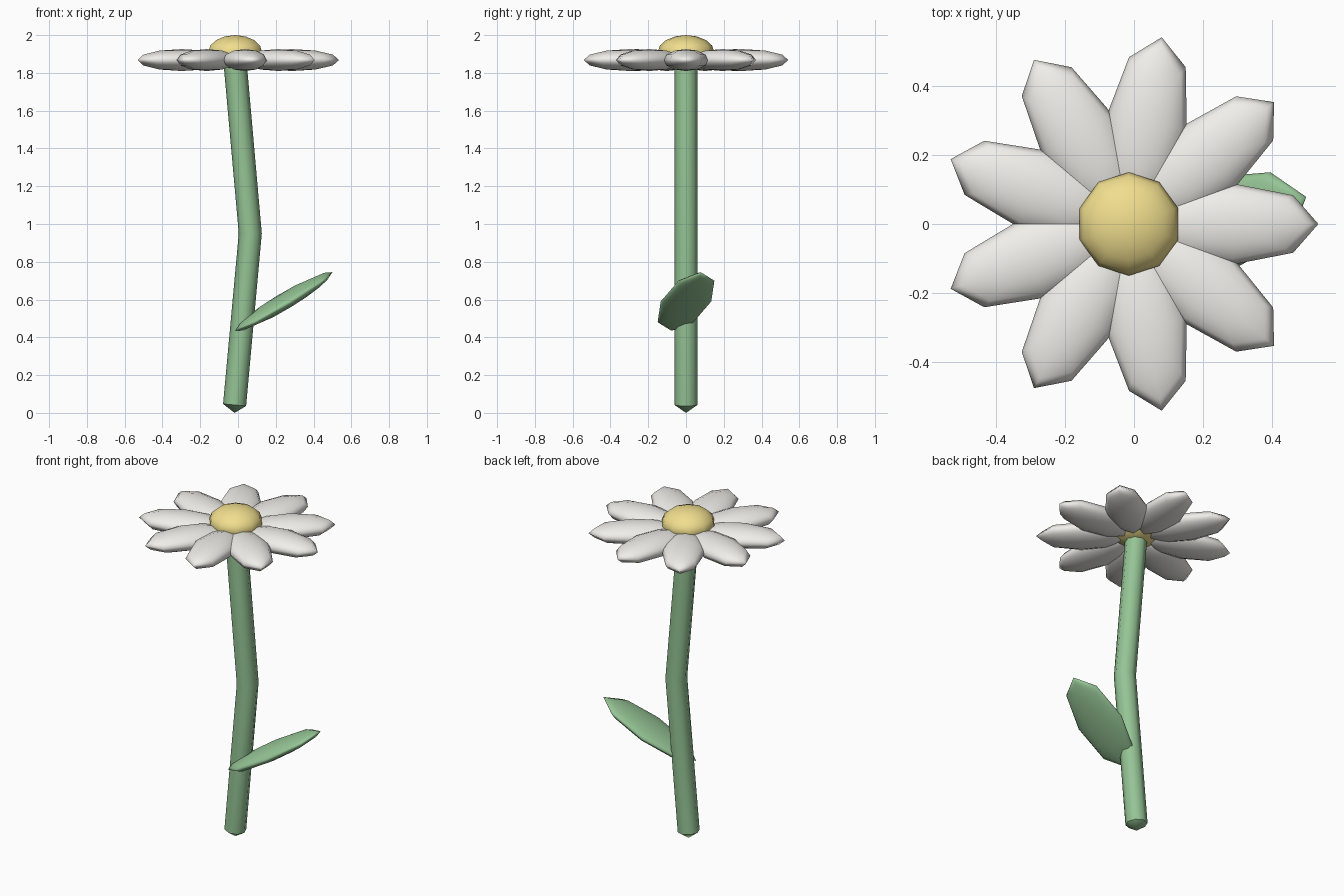
import bpy
from math import radians, cos, sin, pi

if "Cube" in bpy.data.objects:
    bpy.data.objects.remove(bpy.data.objects["Cube"])


def material(name, rgb):
    m = bpy.data.materials.new(name)
    m.diffuse_color = (*rgb, 1)
    m.use_nodes = True
    m.node_tree.nodes["Principled BSDF"].inputs["Base Color"].default_value = m.diffuse_color
    return m


GREEN = material("green", (0.30, 0.55, 0.30))
YELLOW = material("yellow", (0.87, 0.73, 0.27))
WHITE = material("white", (0.87, 0.86, 0.82))
CX = -0.015  # flower axis


def ellipsoid(name, loc, scale, rot, segs, rings, mat):
    bpy.ops.mesh.primitive_uv_sphere_add(segments=segs, ring_count=rings, radius=1,
                                         location=loc, rotation=rot)
    ob = bpy.context.object
    ob.name = name
    ob.scale = scale
    ob.data.materials.append(mat)
    bpy.ops.object.shade_smooth()
    return ob


# Bent stem: octagonal rings along a path, with shallow cone ends
def stem(path, r, sides, cap):
    verts, faces = [], []
    for x, z, tilt in path:
        for i in range(sides):
            a = 2 * pi * i / sides
            verts.append((x + r * cos(a), r * sin(a), z - r * cos(a) * tilt))
    for k in range(len(path) - 1):
        for i in range(sides):
            j = (i + 1) % sides
            b = k * sides
            faces.append((b + i, b + j, b + sides + j, b + sides + i))
    lo, hi = len(verts), len(verts) + 1
    top = (len(path) - 1) * sides
    verts += [(path[0][0], 0, path[0][1] - cap), (path[-1][0], 0, path[-1][1] + cap)]
    for i in range(sides):
        j = (i + 1) % sides
        faces += [(lo, j, i), (hi, top + i, top + j)]
    me = bpy.data.meshes.new("stem")
    me.from_pydata(verts, [], faces)
    me.materials.append(GREEN)
    ob = bpy.data.objects.new("stem", me)
    bpy.context.collection.objects.link(ob)
    bpy.context.view_layer.objects.active = ob
    ob.select_set(True)
    bpy.ops.object.shade_smooth_by_angle(angle=radians(50))


stem([(-0.018, 0.042, 0.09), (0.065, 0.95, 0), (CX, 1.85, -0.09)], 0.061, 8, 0.042)

# Leaf
ellipsoid("leaf", (0.243, 0, 0.59), (0.31, 0.14, 0.04),
          (0, radians(-30), radians(17)), 8, 6, GREEN)

# Nine petals around the centre
for k in range(9):
    a = 2 * pi * k / 9
    ellipsoid(f"petal_{k + 1}", (CX + 0.3 * cos(a), 0.3 * sin(a), 1.868),
              (0.25, 0.118, 0.058), (0, 0, a), 8, 6, WHITE)

# Flower centre
ellipsoid("flower_centre", (CX, 0, 1.91), (0.15, 0.15, 0.09), (0, 0, 0), 10, 8, YELLOW)
